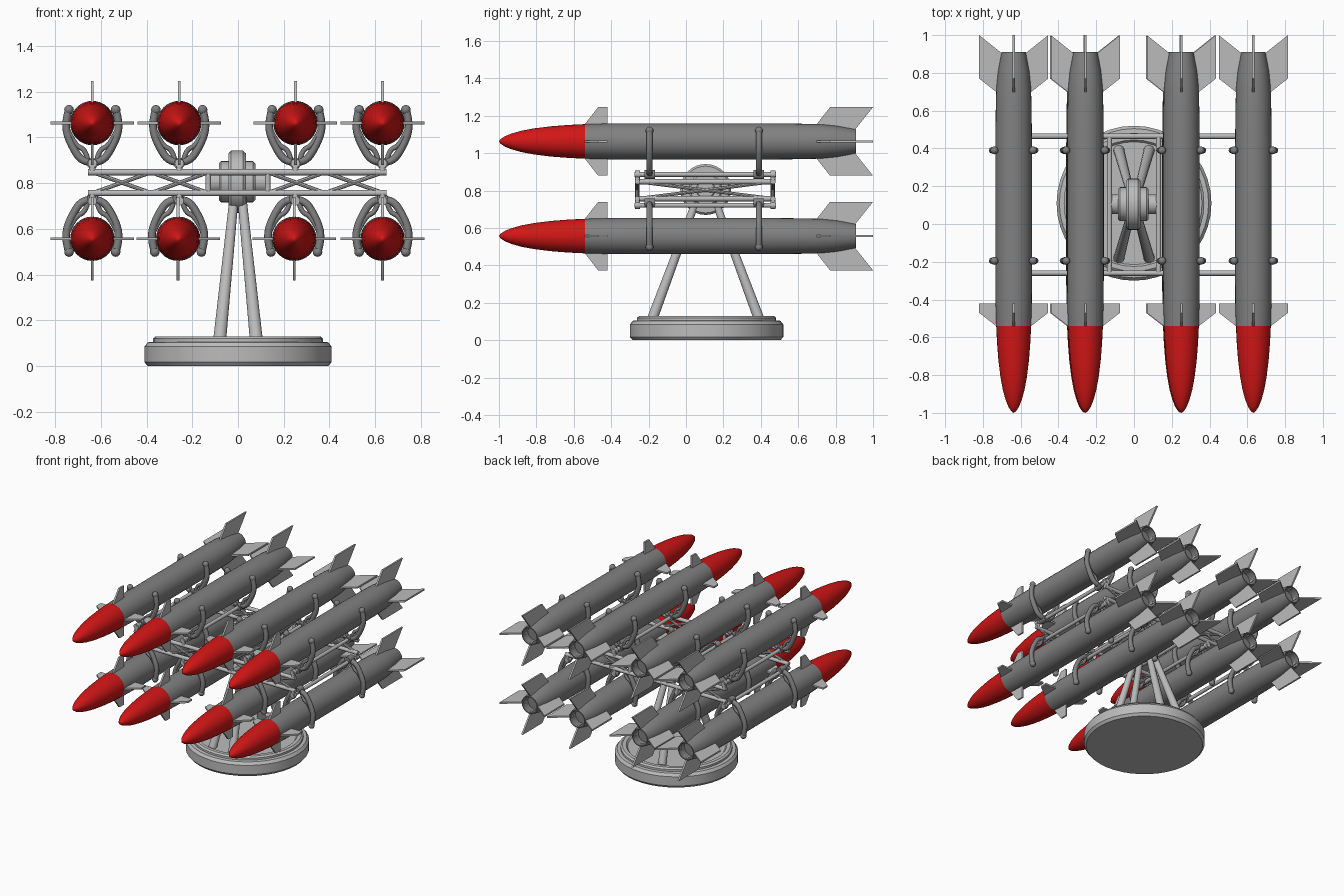
import bpy, bmesh, math
from mathutils import Vector, Matrix

if "Cube" in bpy.data.objects:
    bpy.data.objects.remove(bpy.data.objects["Cube"])


def material(name, col):
    m = bpy.data.materials.new(name)
    m.diffuse_color = (*col, 1)
    m.use_nodes = True
    m.node_tree.nodes["Principled BSDF"].inputs["Base Color"].default_value = m.diffuse_color
    return m


BODY = material("missile grey", (0.22, 0.22, 0.22))
RED = material("nose red", (0.65, 0.008, 0.008))
LIGHT = material("light grey", (0.50, 0.50, 0.50))


def finish(bm, name, mats, angle=35):
    """Smooth shading with sharp edges kept, then make the mesh."""
    bmesh.ops.recalc_face_normals(bm, faces=bm.faces[:])
    for f in bm.faces:
        f.smooth = True
    for e in bm.edges:
        e.smooth = len(e.link_faces) == 2 and e.calc_face_angle(0) < math.radians(angle)
    me = bpy.data.meshes.new(name)
    bm.to_mesh(me)
    bm.free()
    for m in mats:
        me.materials.append(m)
    return me


def place(name, me, loc=(0, 0, 0), scale=(1, 1, 1)):
    ob = bpy.data.objects.new(name, me)
    ob.location, ob.scale = loc, scale
    bpy.context.collection.objects.link(ob)
    return ob


def lathe(bm, profile, axis, segs=32, centre=(0, 0, 0)):
    """Spin (radius, height) points around z, then turn z onto the axis."""
    rot = Vector((0, 0, 1)).rotation_difference(Vector(axis)).to_matrix().to_4x4()
    mat = Matrix.Translation(centre) @ rot
    verts = [bm.verts.new((r, 0, h)) for r, h in profile]
    edges = [bm.edges.new(p) for p in zip(verts, verts[1:])]
    g = bmesh.ops.spin(bm, geom=verts + edges, cent=(0, 0, 0), axis=(0, 0, 1),
                       angle=math.tau, steps=segs, use_duplicate=False)
    new = list({v for e in edges for v in e.verts} |
               {v for v in bm.verts if v.index == -1})
    bmesh.ops.remove_doubles(bm, verts=bm.verts[:], dist=1e-5)
    bmesh.ops.transform(bm, matrix=mat, verts=bm.verts[:])


def rod(bm, a, b, r1, r2=None, segs=12):
    a, b = Vector(a), Vector(b)
    d = b - a
    m = Matrix.Translation((a + b) / 2) @ d.to_track_quat('Z', 'Y').to_matrix().to_4x4()
    bmesh.ops.create_cone(bm, cap_ends=True, segments=segs, radius1=r1,
                          radius2=r1 if r2 is None else r2, depth=d.length, matrix=m)


# Missile body with painted nose and hollow tail
bm = bmesh.new()
lathe(bm, [(0, -1), (0.012, -0.992), (0.028, -0.968), (0.043, -0.93), (0.057, -0.88),
           (0.070, -0.81), (0.081, -0.72), (0.088, -0.63), (0.0925, -0.54), (0.096, -0.42),
           (0.097, -0.28), (0.097, 0.4), (0.095, 0.6), (0.092, 0.72), (0.083, 0.81),
           (0.064, 0.91), (0.057, 0.91), (0.055, 0.85), (0, 0.85)], (0, 1, 0))
for f in bm.faces:
    f.material_index = 1 if f.calc_center_median().y < -0.54 else 0
body_me = finish(bm, "missile_body", [BODY, RED])

# Four front and four tail fins
bm = bmesh.new()
for shape in ([(0.07, 0.68), (0.094, 0.70), (0.183, 0.77), (0.183, 1.0), (0.064, 0.905), (0.05, 0.89)],
              [(0.08, -0.545), (0.093, -0.54), (0.183, -0.47), (0.183, -0.42), (0.08, -0.42)]):
    for k in range(4):
        f = bm.faces.new([bm.verts.new((x, y, -0.006)) for x, y in shape])
        g = bmesh.ops.extrude_face_region(bm, geom=[f])
        vs = [v for v in g["geom"] if isinstance(v, bmesh.types.BMVert)]
        bmesh.ops.translate(bm, vec=(0, 0, 0.012), verts=vs)
        bmesh.ops.rotate(bm, cent=(0, 0, 0), matrix=Matrix.Rotation(k * math.pi / 2, 3, 'Y'),
                         verts=list(set(vs) | set(f.verts)))
fins_me = finish(bm, "missile_fins", [LIGHT])


# Clamp: curved arms either side of the missile, with ball tips and a stem
def curve_mesh(paths, radius):
    cu = bpy.data.curves.new("arm", 'CURVE')
    cu.dimensions, cu.bevel_depth, cu.bevel_resolution = '3D', radius, 2
    cu.use_fill_caps, cu.resolution_u = True, 4
    for p in paths:
        s = cu.splines.new('NURBS')
        s.points.add(len(p) - 1)
        for pt, (x, y, z) in zip(s.points, p):
            pt.co = (x, y, z, 1)
        s.use_endpoint_u, s.order_u = True, 3
    ob = bpy.data.objects.new("arm_helper", cu)
    bpy.context.collection.objects.link(ob)
    me = bpy.data.meshes.new_from_object(ob.evaluated_get(bpy.context.evaluated_depsgraph_get()))
    bpy.data.objects.remove(ob)
    return me


outer = [(0, -0.172), (0.045, -0.170), (0.085, -0.11), (0.115, -0.04), (0.114, 0.02), (0.102, 0.06)]
inner = [(0.02, -0.16), (0.03, -0.115), (0.075, -0.10), (0.108, -0.03)]
bm = bmesh.new()
for path, r in ((outer, 0.017), (inner, 0.011)):
    bm.from_mesh(curve_mesh([[(s * x, y, z) for x, z in path]
                             for s in (-1, 1) for y in (-0.195, 0.39)], r))
for y in (-0.195, 0.39):
    rod(bm, (0, y - 0.028, -0.178), (0, y + 0.028, -0.178), 0.024)
    for s in (-1, 1):
        bmesh.ops.create_uvsphere(bm, u_segments=12, v_segments=8, radius=0.021,
                                  matrix=Matrix.Translation((s * 0.102, y, 0.058)))
for f in bm.faces:
    f.material_index = 0
clamp_me = finish(bm, "missile_clamp", [BODY], 50)

# Eight missiles, the lower row hung upside down
for row, z, flip in (("upper", 1.063, 1), ("lower", 0.557, -1)):
    for i, x in enumerate((-0.637, -0.257, 0.251, 0.632)):
        if flip < 0 and abs(x) < 0.3:
            x -= 0.005
        tag = f"{row}_{i + 1}"
        place("missile_body_" + tag, body_me, (x, 0, z))
        place("missile_fins_" + tag, fins_me, (x, 0, z))
        place("missile_clamp_" + tag, clamp_me, (x, 0, z), (1, 1, flip))

# Truss frame
Y0, Y1, ZL, ZH = -0.26, 0.465, 0.757, 0.848
bm = bmesh.new()
for y in (Y0, Y1):
    for z in (ZL, ZH):
        rod(bm, (-0.655, y, z), (0.65, y, z), 0.014)
    for s in (-1, 1):
        rod(bm, (s * 0.13, y, ZL), (s * 0.13, y, ZH), 0.012)
        for a, b in ((0.13, 0.38), (0.38, 0.635)):
            rod(bm, (s * a, y, ZL), (s * b, y, ZH), 0.009, segs=8)
            rod(bm, (s * a, y, ZH), (s * b, y, ZL), 0.009, segs=8)
for s in (-1, 1):
    x = s * 0.13
    for z in (ZL, ZH):
        rod(bm, (x, Y0, z), (x, Y1, z), 0.014)
    rod(bm, (x, Y0, ZL), (x, Y1, ZH), 0.009, segs=8)
    rod(bm, (x, Y0, ZH), (x, Y1, ZL), 0.009, segs=8)
# Rods under each missile with end collars joined to the rails
for x in (-0.637, -0.257, 0.251, 0.632):
    for z, rail in ((0.887, ZH), (0.722, ZL)):
        rod(bm, (x, -0.275, z), (x, 0.48, z), 0.013)
        for y in (Y0, Y1):
            rod(bm, (x, y - 0.013, z), (x, y + 0.013, z), 0.02)
            rod(bm, (x, y, z), (x, y, rail), 0.014)
place("truss_frame", finish(bm, "truss_frame", [LIGHT]))

# Pivot hub, a stepped cylinder across x
bm = bmesh.new()
half = [(0.045, 0.135), (0.052, 0.125), (0.052, 0.09), (0.09, 0.082), (0.09, 0.074),
        (0.125, 0.03), (0.138, 0.022), (0.138, 0.022)]
half = [(0, 0.135), (0.045, 0.135), (0.052, 0.128), (0.052, 0.08), (0.08, 0.08), (0.09, 0.07),
        (0.09, 0.038), (0.125, 0.038), (0.136, 0.026)]
lathe(bm, half + [(r, -h) for r, h in reversed(half)], (1, 0, 0), 32, (-0.004, 0.105, 0.806))
place("pivot_hub", finish(bm, "pivot_hub", [LIGHT]))

# Four splayed legs
bm = bmesh.new()
for s in (-1, 1):
    for yb, yt in ((-0.18, 0.06), (0.39, 0.15)):
        rod(bm, (s * 0.08, yb, 0.115), (s * 0.015, yt, 0.76), 0.029, 0.02, 12)
place("stand_legs", finish(bm, "stand_legs", [LIGHT]))

# Round base
bm = bmesh.new()
lathe(bm, [(0, 0), (0.395, 0), (0.41, 0.018), (0.41, 0.085), (0.395, 0.104), (0.372, 0.106),
           (0.372, 0.12), (0.36, 0.13), (0.335, 0.13), (0.325, 0.118), (0, 0.118)],
      (0, 0, 1), 40, (0, 0.11, 0))
place("round_base", finish(bm, "round_base", [LIGHT], 30))
